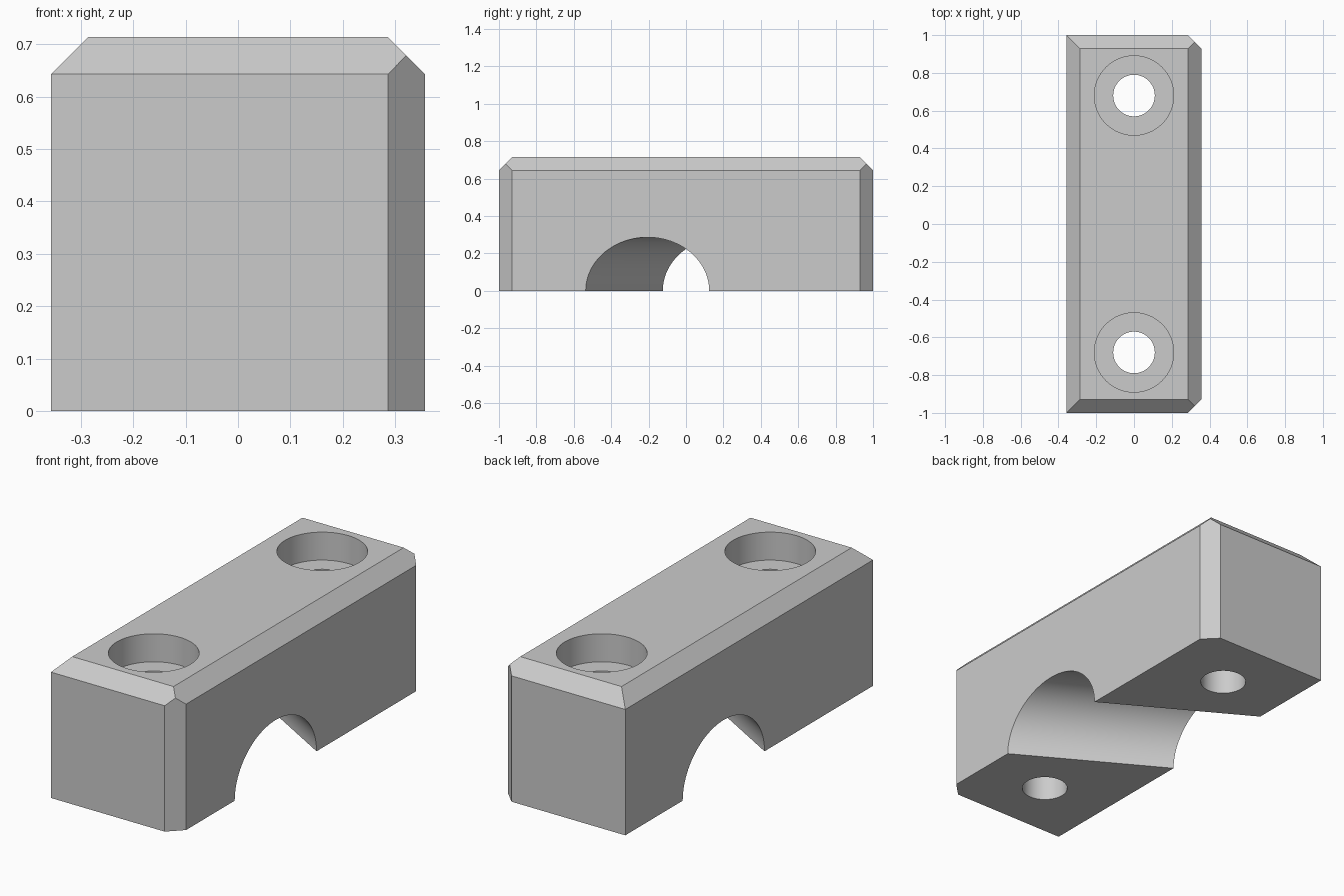
import bpy, bmesh
from math import radians
from mathutils import Matrix, Vector

default = bpy.data.objects.get("Cube")
if default:
    bpy.data.objects.remove(default, do_unlink=True)

HALF_X, HALF_Y, HEIGHT, CHAMFER = 0.357, 1.0, 0.714, 0.071
HOLE_Y, HOLE_R, BORE_R, BORE_DEPTH = 0.68, 0.11, 0.21, 0.143
GROOVE_R, GROOVE_ANGLE = 0.286, radians(-30)


def make_object(name, bm):
    mesh = bpy.data.meshes.new(name)
    bm.to_mesh(mesh)
    bm.free()
    obj = bpy.data.objects.new(name, mesh)
    bpy.context.collection.objects.link(obj)
    return obj


def make_cutter(name, radius, length, matrix):
    bm = bmesh.new()
    bmesh.ops.create_cone(bm, cap_ends=True, segments=96, radius1=radius,
                          radius2=radius, depth=length, matrix=matrix)
    obj = make_object(name, bm)
    obj.hide_render = True
    return obj


# Rectangular body
bm = bmesh.new()
bmesh.ops.create_cube(bm, size=1, matrix=Matrix.Translation((0, 0, HEIGHT / 2))
                      @ Matrix.Diagonal((2 * HALF_X, 2 * HALF_Y, HEIGHT, 1)))

# Chamfers: the four top edges, and the two upright edges on the left side
for direction in [(1, 0, 1), (-1, 0, 1), (0, 1, 1), (0, -1, 1), (1, 1, 0), (1, -1, 0)]:
    normal = Vector(direction)
    corner = Vector((normal.x * HALF_X, normal.y * HALF_Y, normal.z * HEIGHT))
    plane = corner - normal * CHAMFER / 2
    cut = bmesh.ops.bisect_plane(bm, geom=bm.verts[:] + bm.edges[:] + bm.faces[:],
                                 plane_co=plane, plane_no=normal, clear_outer=True)
    rim = [e for e in cut["geom_cut"] if isinstance(e, bmesh.types.BMEdge)]
    bmesh.ops.edgeloop_fill(bm, edges=rim)
bmesh.ops.recalc_face_normals(bm, faces=bm.faces[:])
block = make_object("clamp_block", bm)

# Bolt holes with counterbores, and the slanted pipe groove underneath
cutters = []
for side, y in (("front", -HOLE_Y), ("back", HOLE_Y)):
    cutters.append(make_cutter(side + "_counterbore_cutter", BORE_R, 2 * BORE_DEPTH,
                               Matrix.Translation((0, y, HEIGHT))))
    cutters.append(make_cutter(side + "_bolt_hole_cutter", HOLE_R, 2,
                               Matrix.Translation((0, y, HEIGHT / 2))))
cutters.append(make_cutter("pipe_groove_cutter", GROOVE_R, 3,
                           Matrix.Rotation(GROOVE_ANGLE, 4, "Z")
                           @ Matrix.Rotation(radians(90), 4, "Y")))

for cutter in cutters:
    mod = block.modifiers.new(cutter.name, "BOOLEAN")
    mod.operation = "DIFFERENCE"
    mod.solver = "EXACT"
    mod.object = cutter

# Apply the cuts and remove the cutters
bpy.context.view_layer.update()
graph = bpy.context.evaluated_depsgraph_get()
cut_mesh = bpy.data.meshes.new_from_object(block.evaluated_get(graph))
block.modifiers.clear()
block.data = cut_mesh
cut_mesh.name = "clamp_block"
for cutter in cutters:
    bpy.data.objects.remove(cutter, do_unlink=True)

# Plain grey material
grey = bpy.data.materials.new("light_grey")
grey.use_nodes = True
colour = (0.6, 0.6, 0.6, 1)
grey.diffuse_color = colour
grey.node_tree.nodes["Principled BSDF"].inputs["Base Color"].default_value = colour
block.data.materials.clear()
block.data.materials.append(grey)

# Smooth round walls, sharp edges elsewhere
bpy.ops.object.select_all(action="DESELECT")
block.select_set(True)
bpy.context.view_layer.objects.active = block
bpy.ops.object.shade_smooth_by_angle(angle=radians(30))
